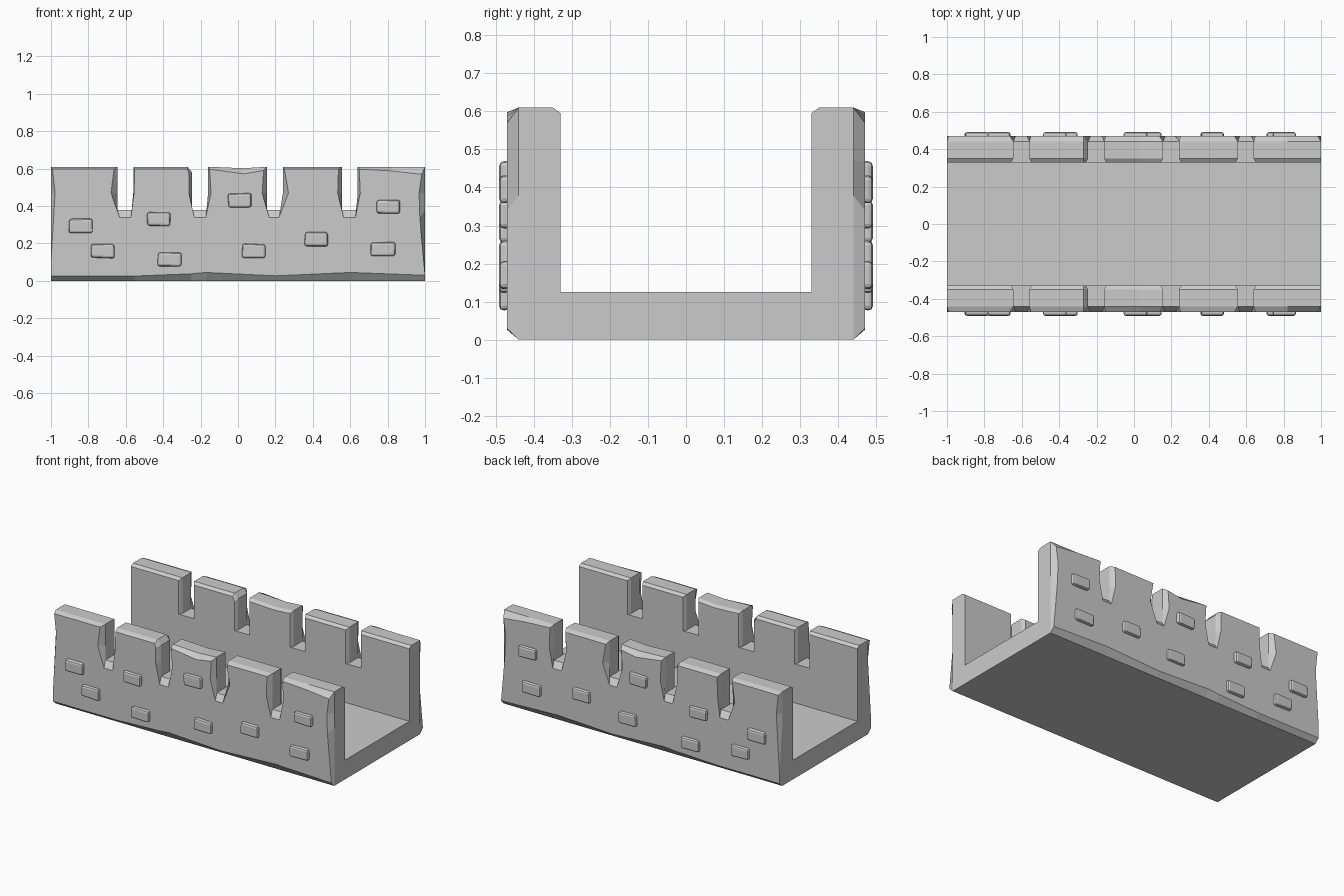
import bpy, bmesh, random

if "Cube" in bpy.data.objects:
    bpy.data.objects.remove(bpy.data.objects["Cube"])

random.seed(4)


def make_object(name, bm, mirror=True):
    bmesh.ops.recalc_face_normals(bm, faces=bm.faces)
    mesh = bpy.data.meshes.new(name)
    bm.to_mesh(mesh)
    bm.free()
    obj = bpy.data.objects.new(name, mesh)
    bpy.context.collection.objects.link(obj)
    if mirror:
        mod = obj.modifiers.new("mirror_to_back", 'MIRROR')
        mod.use_axis = (False, True, False)
        mod.use_clip = False
        mod.use_mirror_merge = False
    return obj


def add_box(bm, centre, size):
    verts = bmesh.ops.create_cube(bm, size=1)["verts"]
    for v in verts:
        v.co = [c + a * s for c, a, s in zip(centre, v.co, size)]
    return verts


TOP, MID, SILL = 0.61, 0.47, 0.378

# Merlons: left, right, top-middle x and z, right-corner z,
# then the chipped outer edge: left insets low/mid, right insets mid/low, top-middle z, right z
merlons = [
    (-1.0, -0.645, -0.80, 0.61, 0.61, 0.000, 0.022, 0.034, 0.012, 0.598, 0.598),
    (-0.56, -0.245, -0.27, 0.61, 0.58, 0.012, 0.004, 0.018, 0.012, 0.597, 0.570),
    (-0.16, 0.155, 0.03, 0.602, 0.61, 0.012, 0.016, 0.026, 0.012, 0.572, 0.590),
    (0.24, 0.555, 0.40, 0.61, 0.61, 0.020, 0.030, 0.022, 0.010, 0.598, 0.598),
    (0.64, 1.0, 0.82, 0.61, 0.61, 0.012, 0.014, 0.032, 0.028, 0.588, 0.570),
]

# Four matching outlines (x, z): chipped outer face, two full sections, inner face
outer, full, inner = [], [], []
for x0, x1, xm, zm, zr, ll, lm, rm, rl, ozm, ozr in merlons:
    left_end, right_end = x0 == -1.0, x1 == 1.0
    lo = 0.34
    full += [(x0, SILL), (x0, MID), (x0, TOP), (xm, zm), (x1, zr), (x1, MID), (x1, SILL)]
    outer += [(x0 + ll if left_end else x0 - ll, 0.1 if left_end else lo),
              (x0 + lm, MID), (x0 + 0.008, 0.597),
              (xm, ozm), (x1 - 0.018, ozr), (x1 - rm, MID),
              (x1 - rl if right_end else x1 + rl, lo)]
    li = 0 if left_end else 0.012
    ri = 0 if right_end else 0.012
    inner += [(x0 + li, SILL), (x0 + li, MID), (x0 + li, TOP - 0.014), (xm, zm - 0.014),
              (x1 - ri, zr - 0.014), (x1 - ri, MID), (x1 - ri, SILL)]

# Lower edge, with a wavy chamfer on the outside
for x, z in [(1, 0.03), (0.6, 0.045), (0.2, 0.027), (-0.17, 0.045), (-0.25, 0.038), (-0.55, 0.026), (-1, 0.026)]:
    full.append((x, 0))
    inner.append((x, 0))
    outer.append((x, z))

# Crenellated wall
bm = bmesh.new()
rings = [[bm.verts.new((x, y, z)) for x, z in pts]
         for y, pts in [(-0.47, outer), (-0.44, full), (-0.35, full), (-0.33, inner)]]
for a, b in zip(rings, rings[1:]):
    for i in range(len(a)):
        j = (i + 1) % len(a)
        bm.faces.new((a[i], a[j], b[j], b[i]))
bm.faces.new(rings[0])
bm.faces.new(rings[-1][::-1])
make_object("battlement_wall", bm)

# Walkway floor
bm = bmesh.new()
add_box(bm, (0, 0, 0.0625), (2, 0.66, 0.125))
make_object("walkway_floor", bm, mirror=False)

# Raised stones on the wall face
stones = [(-0.84, 0.295), (-0.725, 0.16), (-0.425, 0.33), (-0.365, 0.115), (0.01, 0.43),
          (0.085, 0.16), (0.42, 0.225), (0.805, 0.395), (0.775, 0.17)]
bm = bmesh.new()
for x, z in stones:
    stone = bmesh.new()
    for v in add_box(stone, (x, -0.471, z), (0.126, 0.04, 0.074)):
        v.co.x += random.uniform(-0.004, 0.004)
        v.co.z += random.uniform(-0.004, 0.004)
    bmesh.ops.bevel(stone, geom=stone.edges[:], offset=0.012, segments=2,
                    profile=0.5, affect='EDGES')
    temp = bpy.data.meshes.new("stone")
    stone.to_mesh(temp)
    stone.free()
    bm.from_mesh(temp)
    bpy.data.meshes.remove(temp)
make_object("raised_stones", bm)
